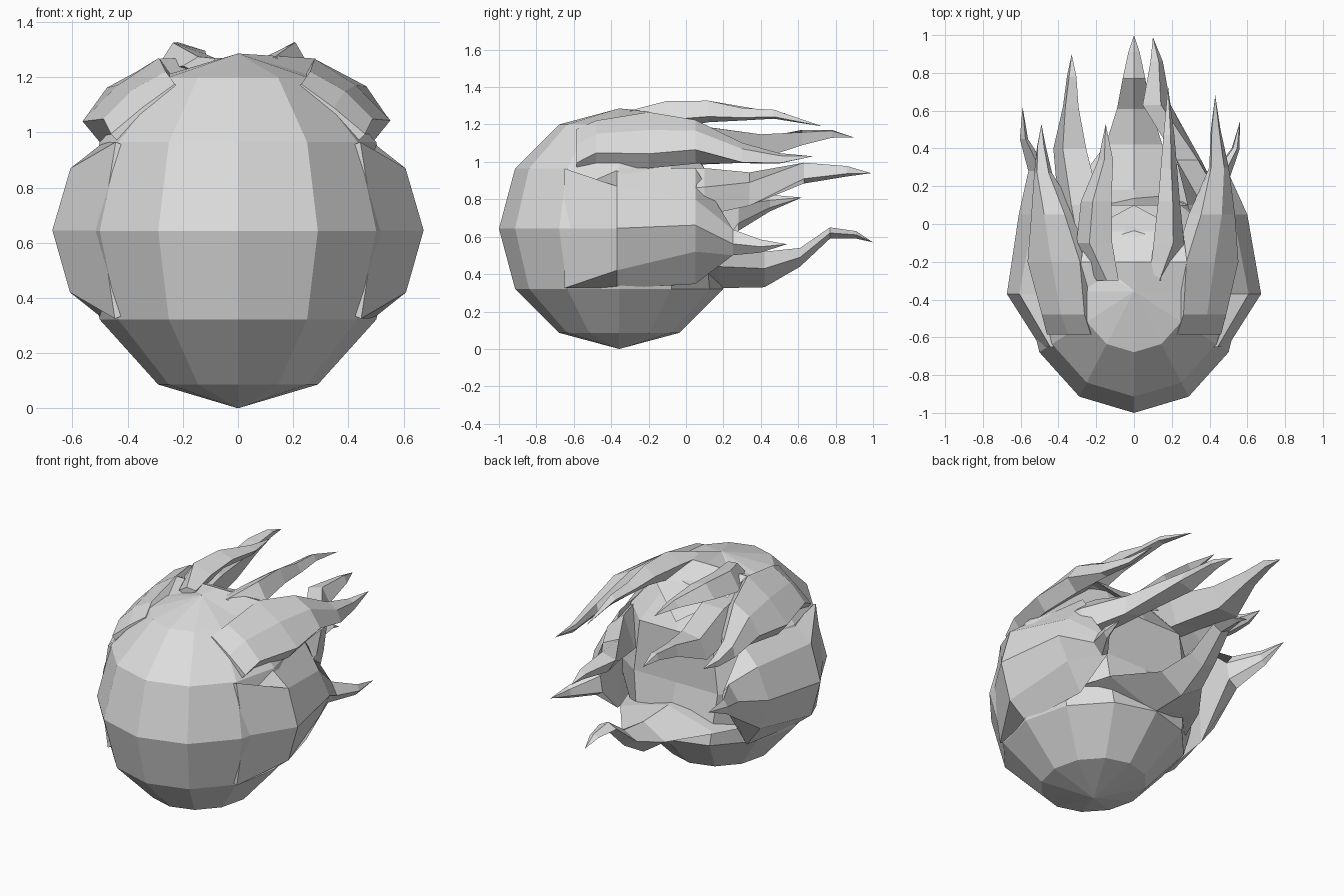
import bpy, bmesh, math
from mathutils import Vector, Matrix

R, CY, CZ = 0.643, -0.357, 0.643

grey = bpy.data.materials.new("pale_grey")
grey.diffuse_color = (0.73, 0.73, 0.73, 1)


def finish(name, bm):
    bmesh.ops.recalc_face_normals(bm, faces=bm.faces)
    mesh = bpy.data.meshes.new(name)
    bm.to_mesh(mesh)
    bm.free()
    mesh.materials.append(grey)
    obj = bpy.data.objects.new(name, mesh)
    bpy.context.collection.objects.link(obj)
    return obj


def flame(name, sections, tip):
    """Loft sections to a point. Each section is
    (x, y, z, half width, height outwards, depth inwards[, half base width]);
    outwards is away from the body's long axis, the width runs around it."""
    bm = bmesh.new()
    rings = []
    for x, y, z, w, ho, hi, *base in sections:
        out = Vector((x, 0, z - CZ)).normalized()
        side = Vector((out.z, 0, -out.x))
        c = Vector((x, y, z))
        pts = [(0, ho), (w, 0)]
        pts += [(base[0], -hi), (-base[0], -hi)] if base else [(0, -hi)]
        pts.append((-w, 0))
        rings.append([bm.verts.new(c + side * s + out * o) for s, o in pts])
    n = len(rings[0])
    bm.faces.new(rings[0])
    for a, b in zip(rings, rings[1:]):
        for i in range(n):
            j = (i + 1) % n
            bm.faces.new((a[i], a[j], b[j], b[i]))
    end = bm.verts.new(tip)
    for i in range(n):
        bm.faces.new((rings[-1][i], rings[-1][(i + 1) % n], end))
    return finish(name, bm)


# Round faceted head, slightly narrow, with the back pressed in
bm = bmesh.new()
bmesh.ops.create_uvsphere(bm, u_segments=12, v_segments=6, radius=R,
                          matrix=Matrix.Translation((0, CY, CZ))
                          @ Matrix.Diagonal((0.9, 1, 1, 1)))
for v in bm.verts:
    if v.co.y > 0.1 and v.co.z > 0.5:
        v.co.y = 0.1
finish("head", bm)

# Low flames swelling out of either side
flame("right_side_flame", [
    (.445, -.65, .645, .32, .05, .10, .28), (.608, -.37, .645, .225, .065, .12, .32),
    (.53, .05, .66, .14, .07, .10, .31), (.46, .25, .57, .07, .05, .05, .05),
    (.54, .40, .55, .035, .02, .02, .02)], (.56, .54, .56))
flame("left_side_flame", [
    (-.445, -.65, .645, .32, .05, .10, .28), (-.608, -.37, .645, .225, .065, .12, .32),
    (-.54, .05, .67, .19, .07, .10, .31), (-.51, .28, .73, .10, .05, .05, .05),
    (-.585, .45, .78, .045, .02, .02, .02)], (-.59, .62, .81))

# Broad shoulder flames that overhang the sides
flame("right_shoulder_flame", [
    (.345, -.585, 1.085, .147, .005, .08, .14), (.375, -.48, 1.135, .142, .02, .09, .14),
    (.415, -.20, 1.155, .177, .02, .10, .177), (.445, .05, 1.145, .12, .03, .10, .12),
    (.455, .30, 1.05, .07, .03, .04, .04), (.435, .50, 1.02, .035, .02, .02, .02)],
    (.43, .68, 1.03))
flame("left_shoulder_flame", [
    (-.345, -.585, 1.085, .147, .005, .08, .14), (-.375, -.48, 1.135, .142, .02, .09, .14),
    (-.425, -.20, 1.155, .18, .02, .10, .18), (-.455, .05, 1.14, .12, .03, .10, .12),
    (-.49, .27, 1.05, .06, .03, .04, .04), (-.495, .41, 1.02, .03, .02, .02, .02)],
    (-.49, .53, 1.02))

# Long flames at the back
flame("right_back_flame", [
    (.48, -.15, .83, .15, .05, .15), (.42, .10, .84, .14, .06, .15),
    (.29, .34, .855, .11, .06, .08), (.12, .63, .94, .08, .06, .06),
    (.12, .86, .95, .035, .03, .03)], (.10, .99, .94))
flame("left_back_flame", [
    (-.24, -.20, 1.12, .13, .08, .10), (-.29, .10, 1.12, .13, .08, .12),
    (-.34, .40, 1.08, .11, .06, .08), (-.335, .62, 1.13, .05, .05, .05),
    (-.33, .78, 1.15, .03, .025, .025)], (-.33, .90, 1.13))

# Crown sheet joining the shoulders to the top of the head
flame("crown", [
    (0, -.36, 1.20, .285, .086, .05), (0, -.20, 1.268, .28, .003, .12),
    (0, -.04, 1.19, .26, .003, .10)], (0, .10, 1.02))

# Crest flames on the crown
flame("right_crest_flame", [
    (.13, -.30, 1.255, .05, .02, .05), (.185, -.10, 1.25, .085, .08, .08),
    (.185, .12, 1.26, .06, .07, .05), (.185, .30, 1.25, .045, .04, .03),
    (.185, .47, 1.25, .03, .03, .02)], (.18, .73, 1.19))
flame("left_crest_flame", [
    (-.14, -.30, 1.255, .06, .02, .05), (-.21, -.10, 1.25, .10, .08, .08),
    (-.20, .12, 1.27, .085, .06, .05), (-.15, .34, 1.26, .04, .03, .03)],
    (-.15, .53, 1.26))

# Curling tail under the back
flame("lower_tail", [
    (0, -.10, .42, .44, .10, .10), (0, .18, .44, .33, .115, .09),
    (0, .42, .43, .15, .10, .09), (0, .61, .49, .09, .05, .05),
    (0, .77, .62, .06, .03, .03), (0, .91, .61, .03, .02, .02)],
    (0, 1.0, .57))
